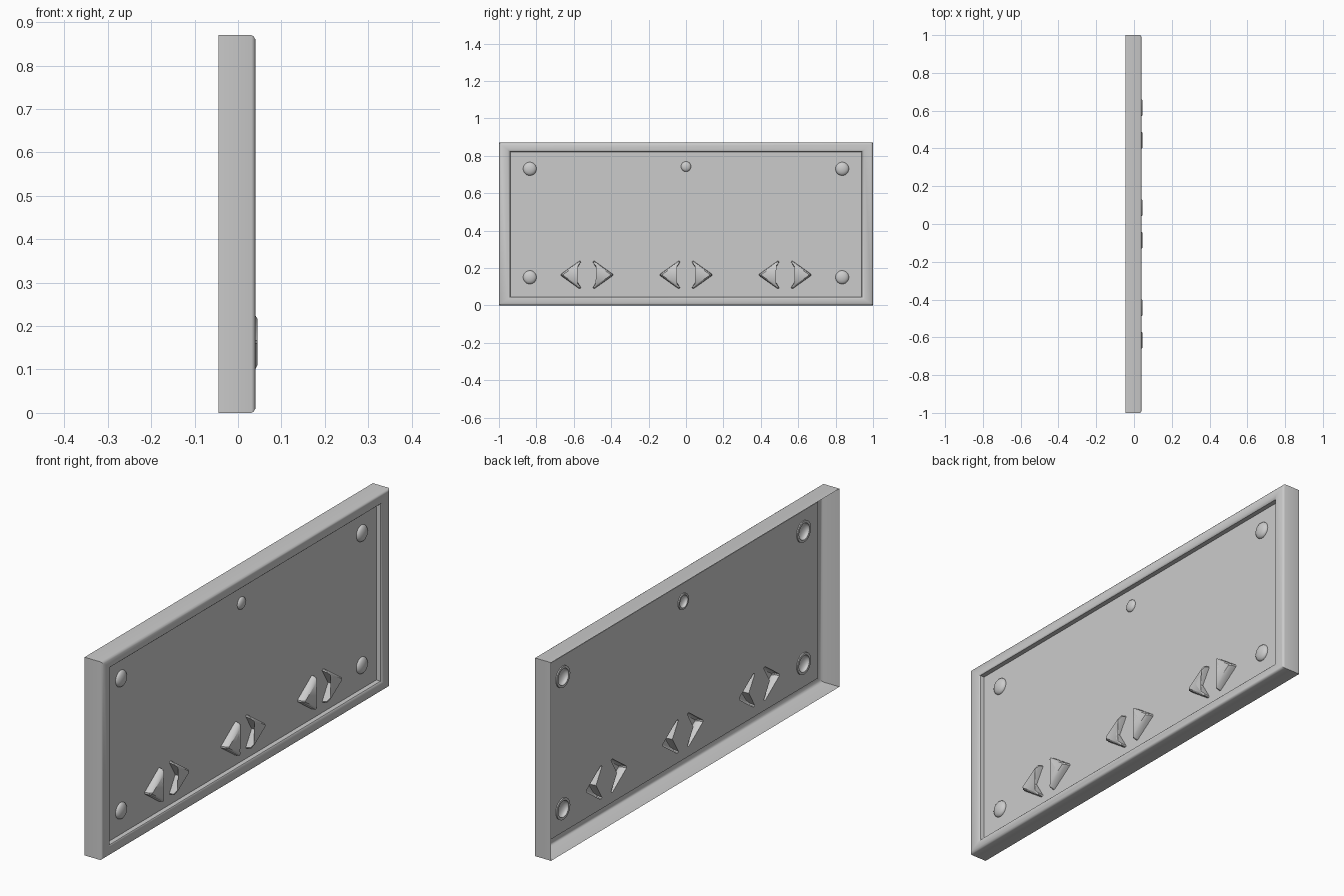
import bpy, bmesh, math

if "Cube" in bpy.data.objects:
    bpy.data.objects.remove(bpy.data.objects["Cube"])

PANEL_X = 0.015
CHEVRON_Z = 0.163
BASE = [(0.139, 0.004), (0.042, 0.073), (0.035, 0.073), (0.032, 0.068), (0.073, 0)]
MID = [(0.136, 0.004), (0.043, 0.069), (0.037, 0.069), (0.035, 0.064), (0.075, 0)]
TOP = [(0.126, 0.003), (0.052, 0.053), (0.049, 0.053), (0.047, 0.050), (0.082, 0)]
STUDS = [(sy * 0.835, z, 0.036) for sy in (-1, 1) for z in (0.15, 0.73)] + [(0, 0.742, 0.027)]


def finish(name, bm, angle=35):
    me = bpy.data.meshes.new(name)
    bm.to_mesh(me)
    bm.free()
    ob = bpy.data.objects.new(name, me)
    bpy.context.collection.objects.link(ob)
    bpy.ops.object.select_all(action='DESELECT')
    ob.select_set(True)
    bpy.context.view_layer.objects.active = ob
    bpy.ops.object.shade_smooth_by_angle(angle=math.radians(angle))
    return ob


def loft(name, rings, cap=False, angle=35):
    # Skin a list of closed rings, optionally closing the last one
    bm = bmesh.new()
    loops = [[bm.verts.new(p) for p in r] for r in rings]
    for a, b in zip(loops, loops[1:]):
        n = len(a)
        for i in range(n):
            bm.faces.new((a[i], a[(i + 1) % n], b[(i + 1) % n], b[i]))
    if cap:
        f = bm.faces.new(loops[-1])
        bmesh.ops.triangulate(bm, faces=[f])
    return finish(name, bm, angle)


def rect(x, side, bottom, top):
    y, z0, z1 = 1 - side, bottom, 0.87 - top
    return [(x, -y, z0), (x, y, z0), (x, y, z1), (x, -y, z1)]


def chevron(x, half, cy, sign):
    # Mirror the half outline in z; keep counter-clockwise seen from +x
    low = [(y, -z) for y, z in reversed(half[:-1])]
    pts = half + low
    if sign < 0:
        pts = list(reversed(pts))
    return [(x, cy + sign * y, CHEVRON_Z + z) for y, z in pts]


def circle(x, cy, cz, r, n=28):
    return [(x, cy + r * math.cos(2 * math.pi * i / n),
             cz + r * math.sin(2 * math.pi * i / n)) for i in range(n)]


# Hollow outer frame with a softened raised lip
lip = [(-0.045, 0, 0, 0), (0.031, 0, 0, 0), (0.036, 0.003, 0.003, 0.003),
       (0.040, 0.010, 0.010, 0.010), (0.040, 0.045, 0.032, 0.036),
       (0.038, 0.053, 0.039, 0.043), (0.033, 0.059, 0.044, 0.048),
       (PANEL_X, 0.062, 0.046, 0.050)]
loft("frame", [rect(*p) for p in lip])

# Recessed panel pierced where the raised details sit
PAIRS = [(cy, s) for cy in (-0.53, 0, 0.53) for s in (-1, 1)]
outlines = [rect(*lip[-1])]
outlines += [chevron(PANEL_X, BASE, cy, s) for cy, s in PAIRS]
outlines += [circle(PANEL_X, *s) for s in STUDS]
bm = bmesh.new()
edges = []
for o in outlines:
    vs = [bm.verts.new(p) for p in o]
    edges += [bm.edges.new((vs[i - 1], vs[i])) for i in range(len(vs))]
bmesh.ops.triangle_fill(bm, use_beauty=True, use_dissolve=False, edges=edges, normal=(1, 0, 0))
for f in bm.faces:
    f.normal_update()
    if f.normal.x < 0:
        f.normal_flip()
finish("panel", bm)

# Raised arrow keys, hollow behind
for i, (cy, s) in enumerate(PAIRS):
    loft(f"arrow_key_{i + 1}", [chevron(PANEL_X, BASE, cy, s), chevron(0.036, MID, cy, s),
                                chevron(0.045, TOP, cy, s)], cap=True)

# Domed studs with a flange behind the panel
for i, (cy, cz, r) in enumerate(STUDS):
    rim = r * 1.3
    rings = [circle(PANEL_X, cy, cz, rim), circle(0.010, cy, cz, rim),
             circle(0.010, cy, cz, r), circle(PANEL_X, cy, cz, r)]
    for k in range(1, 7):
        a = k / 6 * math.radians(86)
        rings.append(circle(PANEL_X + 0.5 * r * math.sin(a), cy, cz, r * math.cos(a)))
    loft(f"stud_{i + 1}", rings, cap=True)
